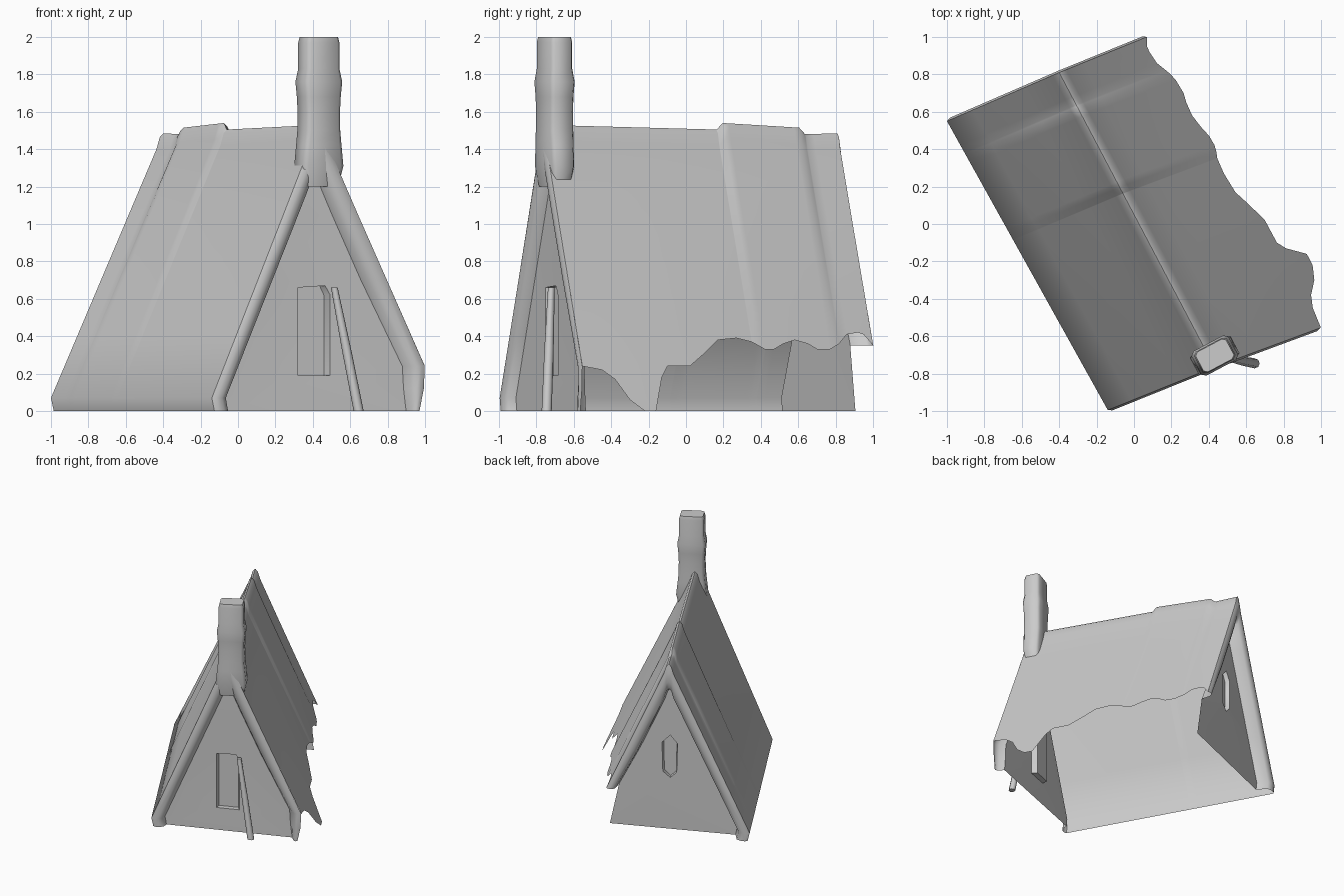
import bpy, bmesh, math
from mathutils import Vector

if "Cube" in bpy.data.objects:
    bpy.data.objects.remove(bpy.data.objects["Cube"])


def pos(s, t, z):
    """s runs along the ridge (0 back, 1 front), t across the house, z up."""
    if t < 0:
        w = Vector((0.60 - 0.03 * s, 0.26 - 0.03 * s))
    else:
        w = Vector((0.615 + 0.06 * s + 0.03 * math.sin(math.pi * s), 0.25))
    c = Vector((-0.40, 0.81)) + s * Vector((0.83, -1.575)) + t * w
    return Vector((c.x, c.y, z))


def lerp_table(table, x):
    for (a, va), (b, vb) in zip(table, table[1:]):
        if x <= b:
            return va + (vb - va) * (x - a) / (b - a)
    return table[-1][1]


def strip(bm, rows, closed=False):
    """Join rows of verts with quads."""
    for r, q in zip(rows, rows[1:]):
        n = len(r)
        for i in range(n if closed else n - 1):
            j = (i + 1) % n
            bm.faces.new((r[i], r[j], q[j], q[i]))


def finish(bm, name, angle=40):
    bmesh.ops.recalc_face_normals(bm, faces=bm.faces)
    me = bpy.data.meshes.new(name)
    bm.to_mesh(me)
    bm.free()
    ob = bpy.data.objects.new(name, me)
    bpy.context.collection.objects.link(ob)
    bpy.ops.object.select_all(action='DESELECT')
    ob.select_set(True)
    bpy.context.view_layer.objects.active = ob
    bpy.ops.object.shade_smooth_by_angle(angle=math.radians(angle))
    return ob


def section(top, half, right):
    """Roof cross-section: rounded eave, left slope, rounded ridge, right slope."""
    pts = [(-half * 0.975, 0), (-half, 0.07)]
    pts += [(-half * (top - z) / (top - 0.07), z) for z in (0.4, 0.75, 1.05)]
    pts += [(-0.06, top - 0.085), (-0.03, top - 0.02), (0, top), (0.03, top - 0.02)]
    return pts + [(0.06, top - 0.085)] + right


# Ridge height along the house, with its uneven steps
ridge = [(0, 1.485), (0.11, 1.48), (0.13, 1.515), (0.39, 1.54), (0.41, 1.505), (1, 1.53)]

# Torn right edge as (y, z) read from the side, turned into (s, z)
torn_yz = [(0.95, 0.41), (0.92, 0.42), (0.86, 0.41), (0.82, 0.36), (0.77, 0.33), (0.70, 0.33),
           (0.65, 0.36), (0.58, 0.38), (0.52, 0.36), (0.47, 0.33), (0.42, 0.33), (0.35, 0.37),
           (0.27, 0.39), (0.17, 0.38), (0.10, 0.31), (0.02, 0.24), (-0.10, 0.24),
           (-0.13, 0.18), (-0.16, 0.0), (-0.22, 0.0), (-0.30, 0.06), (-0.38, 0.17), (-0.45, 0.22)]
torn = [(0, 0.35)] + [((1.06 - z / 6 - y) / 1.575, z) for y, z in torn_yz] + [(1, 0.24)]

# Roof sheet
stations = sorted({round(a, 4) for a, _ in ridge + torn})
bm = bmesh.new()
rows = []
for s in stations:
    h, low = lerp_table(ridge, s), lerp_table(torn, s)
    zs = [h - 0.3 + (low - h + 0.3) * i / 5 for i in range(6)]
    pts = section(h, 1, [(1 - z / h, z) for z in zs])
    rows.append([bm.verts.new(pos(s, t, z)) for t, z in pts])
strip(bm, rows)
finish(bm, "roof", 60)


def gable(name, e, out, depth, h, feet, wall_foot, opening, sink):
    """Rounded rim, recessed wall and a sunken opening at one end.
    feet: lowest right-hand points of the rim as (outer t, inner t, z)."""
    bm = bmesh.new()
    specs = [(0, 1.0, 0.0), (0.07, 0.965, 0.006), (0.15, 0.91, 0.004),
             (0.22, 0.86, -0.006), (0.26, 0.83, -depth)]
    rows = []
    for k, (drop, half, d) in enumerate(specs):
        top = h - drop
        right = [(half * (1 - z / top), z) for z in (1.05, 0.7)]
        right += [(a + (b - a) * k / 4, z) for a, b, z in feet]
        rows.append([bm.verts.new(pos(e + out * d, t, z)) for t, z in section(top, half, right)])
    strip(bm, rows)
    wall_s = e - out * depth
    edge = list(rows[-1])
    if wall_foot:
        edge.append(bm.verts.new(pos(wall_s, wall_foot, 0)))
    hole = [bm.verts.new(pos(wall_s, t, z)) for t, z in opening]
    edges = []
    for loop in (edge, hole):
        for a, b in zip(loop, loop[1:] + loop[:1]):
            edges.append(bm.edges.get((a, b)) or bm.edges.new((a, b)))
    bmesh.ops.triangle_fill(bm, use_beauty=True, use_dissolve=False, edges=edges)
    back = [bm.verts.new(pos(wall_s - out * sink, t * 0.85, z)) for t, z in opening]
    strip(bm, [hole, back], closed=True)
    bm.faces.new(back)
    finish(bm, name, 50)


gable("front_gable", 1, 1, 0.03, 1.53, [(0.842, 0.7, 0.24), (0.835, 0.71, 0.12), (0.80, 0.73, 0)], None,
      [(-0.15, 0.19), (0.13, 0.19), (0.13, 0.62), (0.09, 0.67), (-0.15, 0.66)], 0.025)
gable("back_gable", 0, -1, 0.055, 1.485, [(0.764, 0.62, 0.35)], 0.73,
      [(-0.08, 0.5), (0, 0.45), (0.09, 0.5), (0.1, 0.75), (0, 0.82), (-0.09, 0.75)], 0.02)

# Chimney: rounded rectangle rings stacked upward, flaring into the roof at the base
bm = bmesh.new()
ax, ay = Vector((0.883, 0.469)), Vector((-0.469, 0.883))
rings = [(1.2, 0.95, 0.75), (1.31, 1.2, 0.95), (1.42, 1.08, 0.98), (1.5, 1.0, 1.0), (1.6, 0.99, 0.98),
         (1.68, 1.03, 1.0), (1.76, 1.1, 1.06), (1.83, 0.97, 0.93), (1.97, 0.97, 0.93), (2.0, 0.9, 0.86)]
corner = [(1, -0.75), (1, 0.75), (0.8, 1), (-0.8, 1), (-1, 0.75), (-1, -0.75), (-0.8, -1), (0.8, -1)]
rows = []
for z, fx, fy in rings:
    row = []
    for u, v in corner:
        p = Vector((0.432, -0.703)) + ax * u * 0.102 * fx + ay * v * 0.07 * fy
        row.append(bm.verts.new((p.x, p.y, z)))
    rows.append(row)
strip(bm, rows, closed=True)
bm.faces.new(rows[-1])
finish(bm, "chimney", 55)

# Pole leaning against the front wall
a, b = Vector((0.645, -0.745, 0)), Vector((0.515, -0.72, 0.66))
bm = bmesh.new()
rows = []
for p, r in ((a, 0.027), (a.lerp(b, 0.5), 0.025), (b, 0.018)):
    rows.append([bm.verts.new(p + Vector((r * math.cos(k * math.tau / 8),
                                          r * math.sin(k * math.tau / 8), 0))) for k in range(8)])
strip(bm, rows, closed=True)
bm.faces.new(rows[0])
bm.faces.new(rows[-1])
finish(bm, "leaning_pole", 50)
